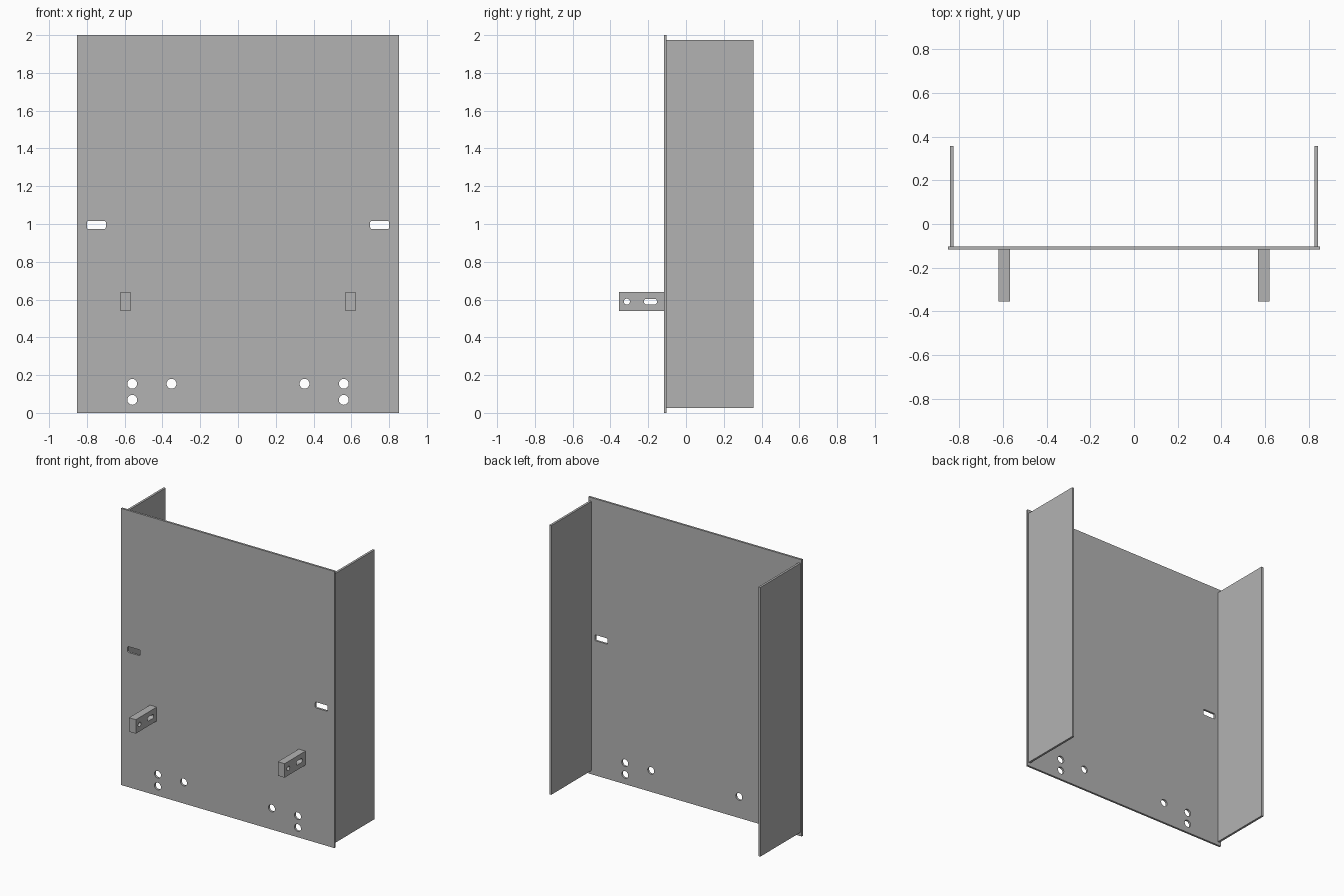
import bpy
from math import cos, sin, pi

cube = bpy.data.objects.get("Cube")
if cube:
    bpy.data.objects.remove(cube, do_unlink=True)

GREY = (0.45, 0.45, 0.45, 1)
steel = bpy.data.materials.new("grey_steel")
steel.use_nodes = True
steel.diffuse_color = GREY
steel.node_tree.nodes["Principled BSDF"].inputs["Base Color"].default_value = GREY


def rounded(cx, cy, w, h, r, steps=8):
    """Outline of a rounded rectangle; r = 0 gives sharp corners."""
    pts = []
    for i, (sx, sy) in enumerate([(1, 1), (-1, 1), (-1, -1), (1, -1)]):
        px, py = cx + sx * (w / 2 - r), cy + sy * (h / 2 - r)
        for k in range(steps if r else 1):
            a = (i + k / steps) * pi / 2
            pts.append((px + r * cos(a), py + r * sin(a)))
        if r and min(w, h) > 2 * r:
            a = (i + 1) * pi / 2
            pts.append((px + r * cos(a), py + r * sin(a)))
    return pts


def circle(cx, cy, r, n=32):
    return [(cx + r * cos(2 * pi * k / n), cy + r * sin(2 * pi * k / n)) for k in range(n)]


def slot(cx, cy, w, h, n=12):
    """Outline of a slot with fully round ends."""
    r, d = h / 2, (w - h) / 2
    right = [(cx + d + r * cos(a), cy + r * sin(a)) for a in [-pi / 2 + pi * k / n for k in range(n + 1)]]
    return right + [(2 * cx - x, 2 * cy - y) for x, y in right]


def sheet(name, outlines, thickness, location, rotation):
    """Extruded flat profile: first outline is the edge, the rest are holes."""
    curve = bpy.data.curves.new(name, "CURVE")
    curve.dimensions = "2D"
    curve.fill_mode = "BOTH"
    curve.extrude = thickness / 2
    for pts in outlines:
        spline = curve.splines.new("POLY")
        spline.points.add(len(pts) - 1)
        for p, (x, y) in zip(spline.points, pts):
            p.co = (x, y, 0, 1)
        spline.use_cyclic_u = True
    obj = bpy.data.objects.new(name, curve)
    obj.location, obj.rotation_euler = location, rotation
    bpy.context.collection.objects.link(obj)
    bpy.ops.object.select_all(action="DESELECT")
    obj.select_set(True)
    bpy.context.view_layer.objects.active = obj
    bpy.ops.object.convert(target="MESH")
    obj = bpy.context.object
    bpy.ops.object.shade_smooth_by_angle(angle=pi / 6)
    obj.data.materials.clear()
    obj.data.materials.append(steel)
    return obj


FACING_FRONT = (pi / 2, 0, 0)
FACING_SIDE = (pi / 2, 0, pi / 2)

# Front panel with mirrored slots and bolt holes
panel = [rounded(0, 1, 1.706, 2, 0)]
for s in (-1, 1):
    panel.append(rounded(s * 0.75, 0.995, 0.1, 0.042, 0.008))
    for x, z in [(0.56, 0.154), (0.56, 0.069), (0.352, 0.154)]:
        panel.append(circle(s * x, z, 0.026))
sheet("front_panel", panel, 0.015, (0, -0.11, 0), FACING_FRONT)

for s, side in ((-1, "right"), (1, "left")):
    # Side flange behind the panel
    sheet(side + "_flange", [rounded(0.127, 1, 0.459, 1.946, 0)],
          0.016, (s * 0.836, 0, 0), FACING_SIDE)
    # Mounting lug with a round hole and a slot
    lug = [rounded(-0.2365, 0.589, 0.239, 0.101, 0),
           circle(-0.313, 0.589, 0.016),
           slot(-0.188, 0.589, 0.07, 0.03)]
    sheet(side + "_lug", lug, 0.054, (s * 0.595, 0, 0), FACING_SIDE)
